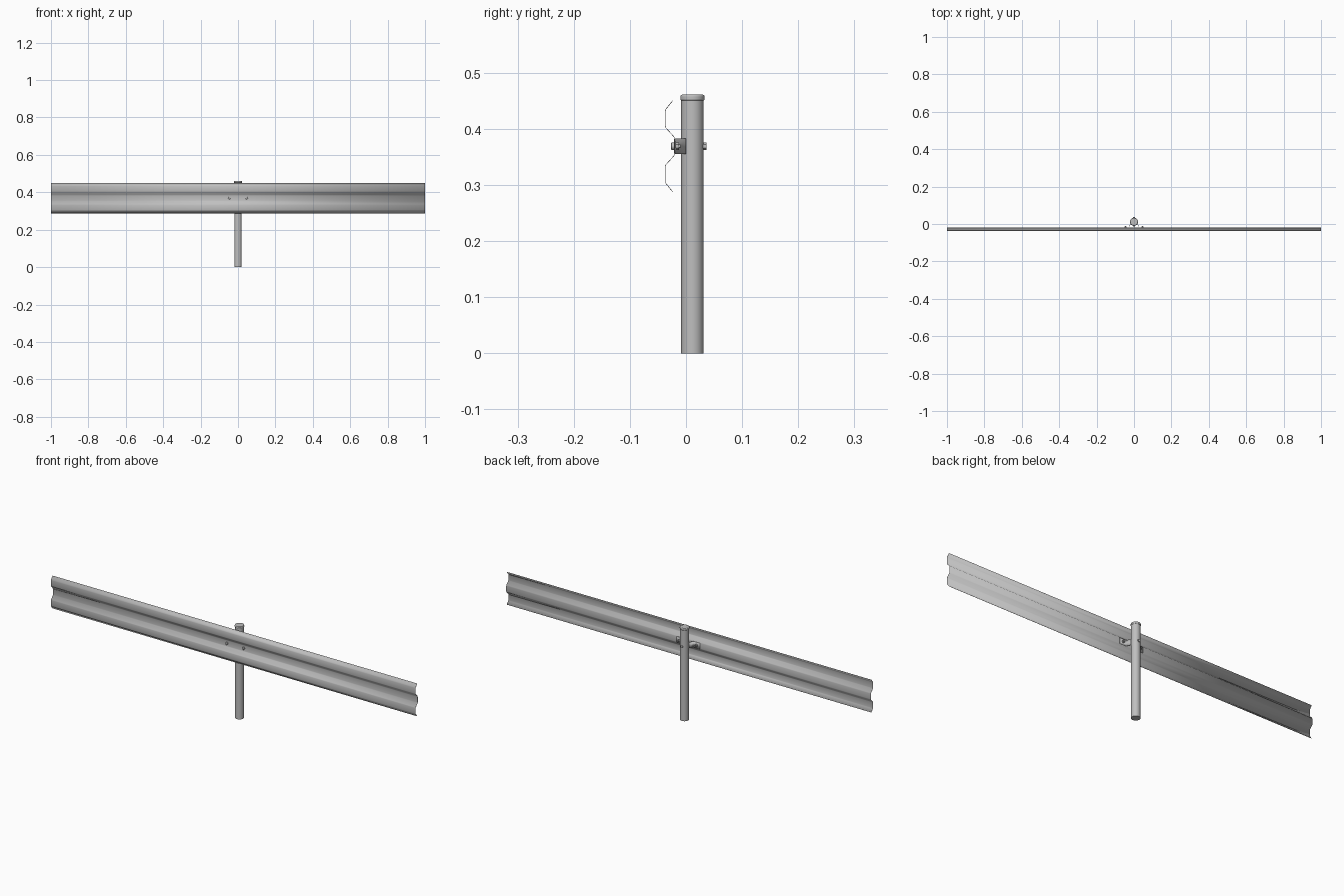
import bpy
import math
from mathutils import Vector

cube = bpy.data.objects.get("Cube")
if cube:
    bpy.data.objects.remove(cube)

steel = bpy.data.materials.new("galvanised_steel")
steel.use_nodes = True
GREY = (0.52, 0.52, 0.52, 1)
steel.diffuse_color = GREY
steel.node_tree.nodes["Principled BSDF"].inputs["Base Color"].default_value = GREY

POST_Y = 0.0115
BOLT_Z = 0.369


def finish(obj, name, smooth=True):
    obj.name = name
    obj.data.materials.clear()
    obj.data.materials.append(steel)
    bpy.ops.object.select_all(action="DESELECT")
    obj.select_set(True)
    bpy.context.view_layer.objects.active = obj
    if smooth:
        bpy.ops.object.shade_smooth_by_angle(angle=math.radians(35))
    return obj


def sheet(name, path, extrude, thickness):
    """Sweep an open 3D path along a vector and give it sheet thickness."""
    n = len(path)
    verts = [Vector(p) - extrude / 2 for p in path] + [Vector(p) + extrude / 2 for p in path]
    faces = [(i, i + 1, n + i + 1, n + i) for i in range(n - 1)]
    mesh = bpy.data.meshes.new(name)
    mesh.from_pydata(verts, [], faces)
    obj = bpy.data.objects.new(name, mesh)
    bpy.context.collection.objects.link(obj)
    mod = obj.modifiers.new("thickness", "SOLIDIFY")
    mod.thickness = thickness
    mod.offset = 0
    return finish(obj, name)


def rod(name, radius, start, end, sides, bevel=0):
    """Cylinder between two points."""
    a, b = Vector(start), Vector(end)
    bpy.ops.mesh.primitive_cylinder_add(vertices=sides, radius=radius,
                                        depth=(b - a).length, location=(a + b) / 2)
    obj = bpy.context.object
    obj.rotation_euler = (b - a).to_track_quat("Z", "Y").to_euler()
    if bevel:
        mod = obj.modifiers.new("rounded_rim", "BEVEL")
        mod.width = bevel
        mod.segments = 3
    return finish(obj, name)


# Corrugated rail: upper half of the wave, mirrored about its middle
half = [(-0.024, 0.081), (-0.036, 0.066), (-0.037, 0.063), (-0.037, 0.036),
        (-0.036, 0.033), (-0.0215, 0.017), (-0.0205, 0.013)]
wave = half + [(y, -z) for y, z in reversed(half)]
sheet("rail", [(0, y, BOLT_Z + z) for y, z in wave], Vector((2, 0, 0)), 0.001)

# Post with a rounded cap
rod("post", 0.02, (0, POST_Y, 0), (0, POST_Y, 0.452), 32)
rod("post_cap", 0.0215, (0, POST_Y, 0.45), (0, POST_Y, 0.461), 32, 0.003)

# Hat-shaped bracket between rail and post
side = [(0.063, -0.0185), (0.027, -0.0185), (0.02, -0.001), (0.016, -0.001)]
hat = side + [(0.012, -0.0055), (-0.012, -0.0055)] + [(-x, y) for x, y in reversed(side)]
sheet("bracket", [(x, y, BOLT_Z) for x, y in hat], Vector((0, 0, 0.028)), 0.002)

# Rail bolts: head in front, nut behind
for label, x in (("left", 0.046), ("right", -0.046)):
    rod(label + "_bolt_head", 0.0065, (x, -0.0265, BOLT_Z), (x, -0.02, BOLT_Z), 12, 0.0015)
    rod(label + "_bolt_nut", 0.0065, (x, -0.0185, BOLT_Z), (x, -0.0125, BOLT_Z), 6)
    rod(label + "_bolt_shank", 0.003, (x, -0.022, BOLT_Z), (x, -0.01, BOLT_Z), 12)

# Through bolt holding the bracket to the post
rod("post_bolt_shank", 0.003, (0, -0.012, BOLT_Z), (0, 0.034, BOLT_Z), 12)
rod("post_bolt_head", 0.0065, (0, 0.029, BOLT_Z), (0, 0.0365, BOLT_Z), 6)
rod("post_bolt_nut", 0.0065, (0, -0.0125, BOLT_Z), (0, -0.0065, BOLT_Z), 6)
